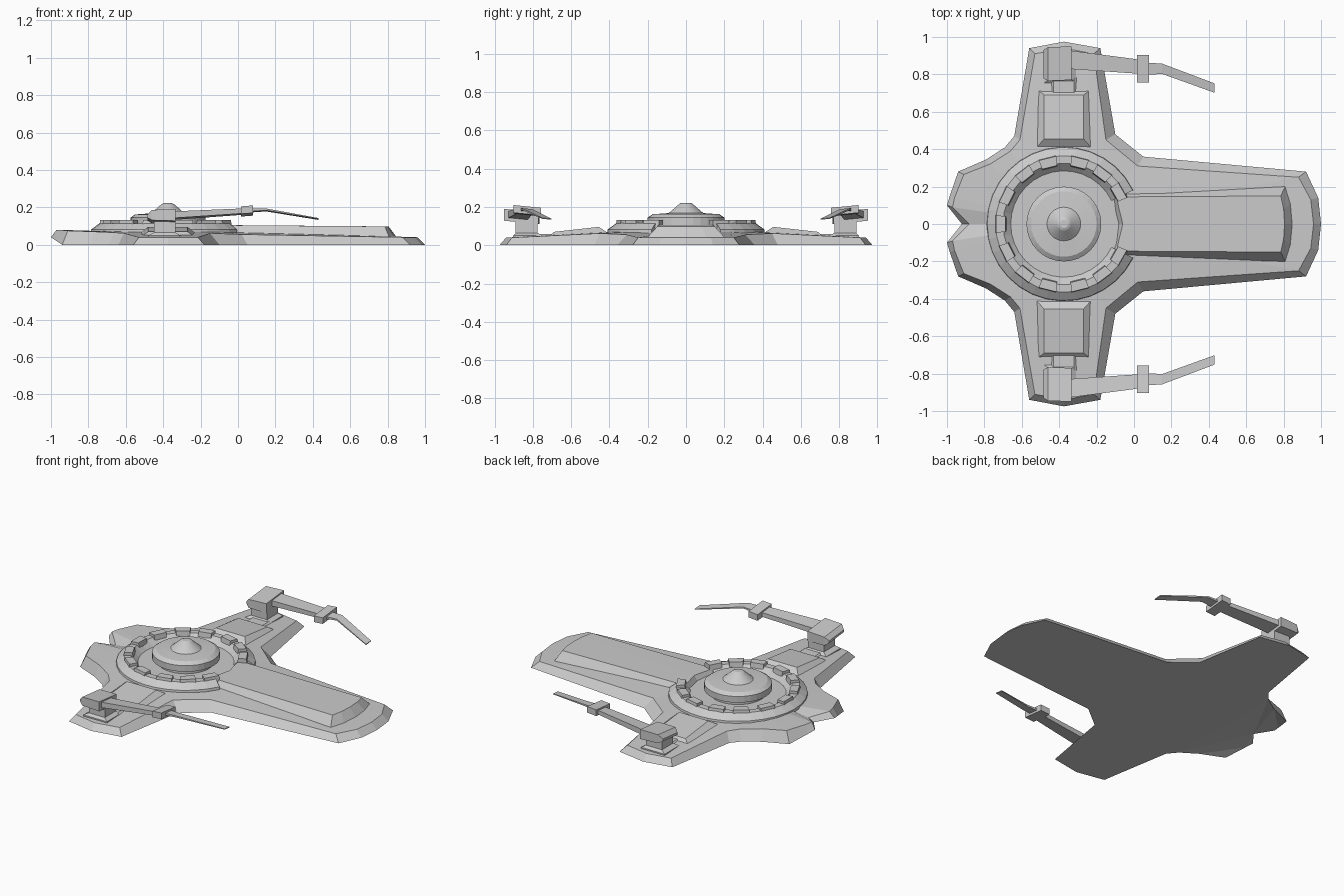
import bpy, bmesh
from math import sin, cos, atan2, radians, hypot
from mathutils import Vector

if "Cube" in bpy.data.objects:
    bpy.data.objects.remove(bpy.data.objects["Cube"])

CX = -0.375  # turret centre


def loft(name, loops, mirror=False, closed=False, cap=True):
    """Skin equal-length closed loops of points; optionally mirror across y."""
    bm = bmesh.new()
    rows = [[bm.verts.new(p) for p in loop] for loop in loops]
    pairs = list(zip(rows, rows[1:])) + ([(rows[-1], rows[0])] if closed else [])
    for a, b in pairs:
        for i in range(len(a)):
            j = (i + 1) % len(a)
            bm.faces.new((a[i], a[j], b[j], b[i]))
    if cap and not closed:
        for row in (rows[0], rows[-1]):
            bmesh.ops.triangulate(bm, faces=[bm.faces.new(row)])
    bmesh.ops.recalc_face_normals(bm, faces=bm.faces)
    me = bpy.data.meshes.new(name)
    bm.to_mesh(me)
    bm.free()
    ob = bpy.data.objects.new(name, me)
    bpy.context.collection.objects.link(ob)
    if mirror:
        pivot = bpy.data.objects.get("mirror_pivot")
        if not pivot:
            pivot = bpy.data.objects.new("mirror_pivot", None)
            pivot.hide_render = True
            bpy.context.collection.objects.link(pivot)
        m = ob.modifiers.new("mirror", 'MIRROR')
        m.use_axis = (False, True, False)
        m.mirror_object = pivot
    return ob


def full(half):
    """Complete a half outline (y >= 0) that starts and ends on the centre line."""
    return half + [(x, -y, z) for x, y, z in reversed(half[1:-1])]


def circle(r, z, n=32):
    return [(CX + r * cos(radians(360 * i / n)), r * sin(radians(360 * i / n)), z) for i in range(n)]


def rect_z(x0, x1, y0, y1, z):
    return [(x0, y0, z), (x1, y0, z), (x1, y1, z), (x0, y1, z)]


def rect_x(x, yc, w, zc, h, roll=0.1):
    """Rectangle across the x axis, its outer edge tipped upward."""
    return [(x, yc + s * w / 2, zc + t * h / 2 + roll * s * w / 2)
            for s, t in ((-1, -1), (1, -1), (1, 1), (-1, 1))]


# Hull: ground outline, bevelled rim, gentle rise to the turret deck
ground = full([(1, 0, 0), (.985, .14, 0), (.92, .28, 0), (.05, .36, 0), (-.10, .48, 0),
               (-.18, .94, 0), (-.375, .975, 0), (-.56, .94, 0), (-.64, .47, 0), (-.69, .41, 0),
               (-.79, .345, 0), (-.94, .28, 0), (-.985, .15, .03), (-1, .10, .04), (-.92, 0, .03)])
rim = full([(.96, 0, .04), (.945, .13, .04), (.88, .25, .04), (.02, .31, .055), (-.15, .45, .062),
            (-.215, .91, .04), (-.375, .94, .04), (-.53, .91, .04), (-.61, .45, .062), (-.66, .39, .065),
            (-.77, .32, .07), (-.91, .265, .075), (-.96, .14, .08), (-.97, .09, .08), (-.88, 0, .05)])
deck = []
for x, y, z in rim:
    a = atan2(y, x - CX)
    deck.append((CX + .36 * cos(a), .36 * sin(a), .072))
loft("hull", [ground, rim, deck])

# Forward spine running to the nose
spine_base = full([(-.10, 0, .05), (-.12, .17, .05), (.81, .205, .038), (.84, .11, .038), (.85, 0, .038)])
spine_top = full([(-.06, 0, .105), (-.095, .145, .105), (.785, .15, .098), (.80, .08, .098), (.805, 0, .098)])
loft("forward_spine", [spine_base, spine_top])

# Turret ring, open where the spine meets it
profile = [(.415, .05), (.41, .082), (.365, .115), (.325, .115), (.28, .072), (.28, .05)]
sections = []
for i in range(29):
    a = radians(26 + 308 * i / 28)
    sections.append([(CX + r * cos(a), r * sin(a), z) for r, z in profile])
loft("turret_ring", sections)
loft("turret_floor", [circle(.30, .06), circle(.30, .076)])

# Teeth on the ring
for k, deg in enumerate((30, 53, 76, 104, 128, 154, 180, 206, 232, 256, 284, 307, 330)):
    loops = []
    for z, grow in ((.09, .006), (.132, 0)):
        loop = []
        for r, s in ((.315 - grow, -1), (.365 + grow, -1), (.365 + grow, 1), (.315 - grow, 1)):
            a = radians(deg + s * 7.5)
            loop.append((CX + r * cos(a), r * sin(a), z))
        loops.append(loop)
    loft(f"ring_tooth_{k}", loops)

# Central domed hub
loft("turret_hub", [circle(r, z) for r, z in
                    ((.165, .06), (.165, .10), (.20, .105), (.20, .145), (.175, .162),
                     (.09, .168), (.035, .216), (.022, .222))])

# Raised wing platforms
loft("wing_platform", [
    [(-.52, .37, .05), (-.23, .37, .05), (-.23, .72, .038), (-.52, .72, .038)],
    [(-.52, .41, .065), (-.23, .41, .065), (-.23, .72, .042), (-.52, .72, .042)],
    [(-.48, .455, .096), (-.27, .455, .096), (-.27, .69, .07), (-.48, .69, .07)]], mirror=True)
loft("platform_link", [rect_z(-.46, -.29, .70, .79, .035), rect_z(-.43, -.32, .70, .78, .058)], mirror=True)

# Gun mounts: waisted post and flared head
loft("gun_post", [rect_z(-.48, -.31, .755, .905, .035), rect_z(-.48, -.31, .755, .905, .05),
                  rect_z(-.45, -.335, .775, .89, .065), rect_z(-.45, -.335, .775, .89, .125)], mirror=True)
loft("gun_head", [rect_x(-.485, .855, .15, .145, .015), rect_x(-.46, .855, .18, .15, .055),
                  rect_x(-.335, .86, .18, .15, .062)], mirror=True)

# Gun barrels with collar and bent thin tip
loft("gun_barrel", [rect_x(-.36, .88, .10, .155, .036), rect_x(.04, .84, .075, .178, .026)], mirror=True)
loft("gun_collar", [rect_x(.015, .83, .145, .178, .04), rect_x(.08, .83, .145, .183, .04)], mirror=True)
loft("gun_tip", [rect_x(.07, .83, .065, .183, .014), rect_x(.15, .83, .055, .186, .010),
                 rect_x(.43, .727, .05, .138, .005)], mirror=True)
